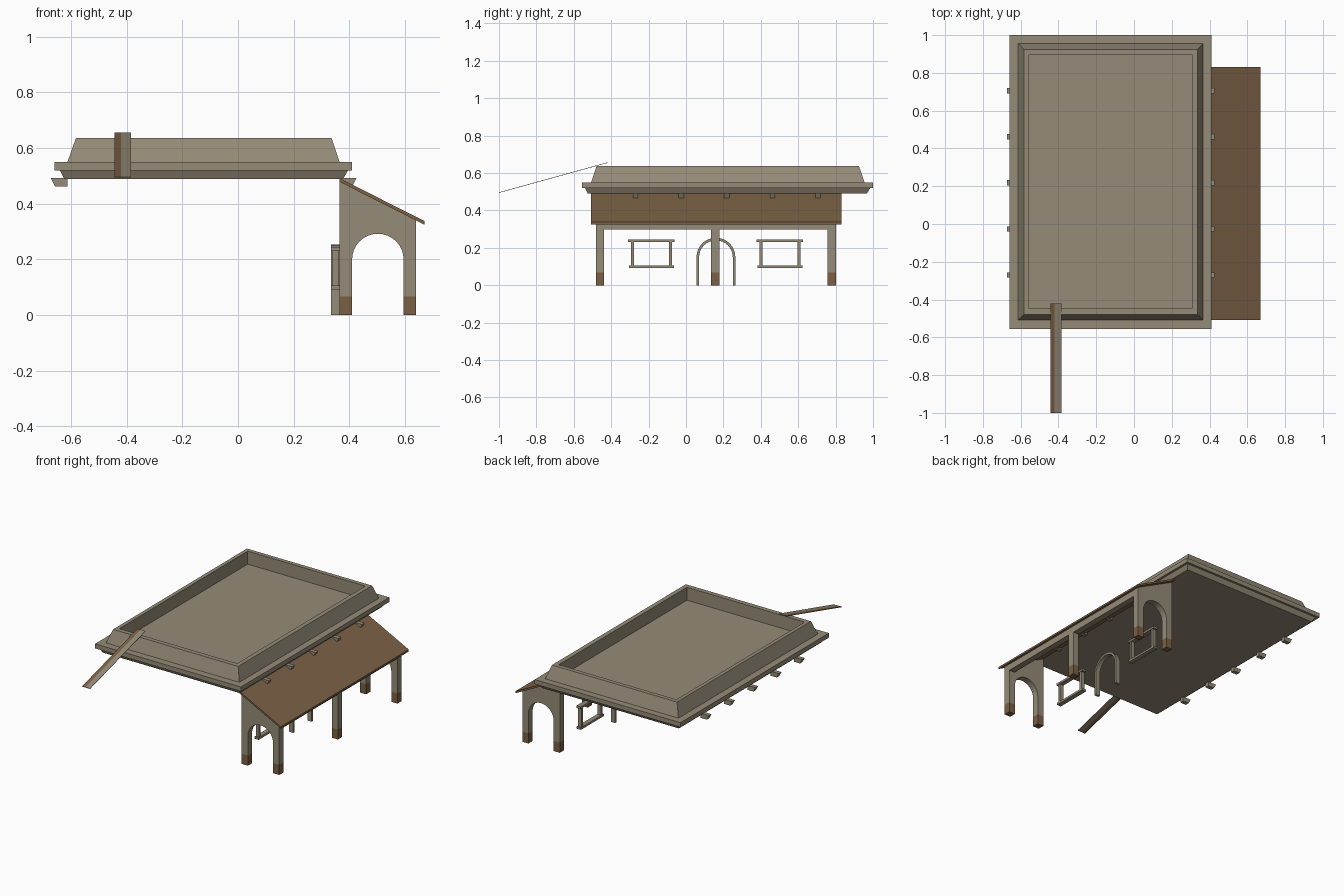
import bpy, bmesh, math
from mathutils import Vector

if "Cube" in bpy.data.objects:
    bpy.data.objects.remove(bpy.data.objects["Cube"])


def material(name, rgb):
    m = bpy.data.materials.new(name)
    m.diffuse_color = (*rgb, 1)
    m.use_nodes = True
    m.node_tree.nodes["Principled BSDF"].inputs["Base Color"].default_value = m.diffuse_color
    return m


TAN = material("tan_plaster", (0.30, 0.26, 0.185))
BROWN = material("brown_roof", (0.205, 0.122, 0.063))
BASE = material("brown_base", (0.20, 0.115, 0.058))


def finish(name, bm, *mats):
    bmesh.ops.recalc_face_normals(bm, faces=bm.faces)
    me = bpy.data.meshes.new(name)
    bm.to_mesh(me)
    bm.free()
    for m in mats:
        me.materials.append(m)
    ob = bpy.data.objects.new(name, me)
    bpy.context.collection.objects.link(ob)
    return ob


def loft(name, rects, mat):
    """Stack of rectangles (x0, x1, y0, y1, z) skinned and capped."""
    bm = bmesh.new()
    rings = [[bm.verts.new(p) for p in ((a, c, z), (b, c, z), (b, d, z), (a, d, z))]
             for a, b, c, d, z in rects]
    for r, s in zip(rings, rings[1:]):
        for i in range(4):
            j = (i + 1) % 4
            bm.faces.new((r[i], r[j], s[j], s[i]))
    bm.faces.new(rings[0])
    bm.faces.new(rings[-1])
    return finish(name, bm, mat)


def extrude(name, pts, axis, lo, hi, *mats, split=None):
    """Extrude a profile along y (pts = x,z) or x (pts = y,z); split colours the foot."""
    bm = bmesh.new()
    place = (lambda u, v: (u, lo, v)) if axis == "y" else (lambda u, v: (lo, u, v))
    face = bm.faces.new([bm.verts.new(place(u, v)) for u, v in pts])
    ext = bmesh.ops.extrude_face_region(bm, geom=[face], use_keep_orig=True)
    step = Vector((0, hi - lo, 0)) if axis == "y" else Vector((hi - lo, 0, 0))
    bmesh.ops.translate(bm, vec=step,
                        verts=[g for g in ext["geom"] if isinstance(g, bmesh.types.BMVert)])
    if split is not None:
        bmesh.ops.bisect_plane(bm, geom=bm.verts[:] + bm.edges[:] + bm.faces[:],
                               plane_co=(0, 0, split), plane_no=(0, 0, 1))
        for f in bm.faces:
            f.material_index = int(max(v.co.z for v in f.verts) < split + 0.001)
    return finish(name, bm, *mats)


def box(name, x0, x1, y0, y1, z0, z1, *mats, split=None):
    pts = [(x0, z0), (x1, z0), (x1, z1), (x0, z1)]
    return extrude(name, pts, "y", y0, y1, *mats, split=split)


def arc(cx, cz, r, n=16):
    """Half circle from left to right over the top."""
    return [(cx - r * math.cos(math.pi * i / n), cz + r * math.sin(math.pi * i / n))
            for i in range(n + 1)]


# Flat main roof: flared cornice, slab and hollow parapet
loft("cornice", [(-0.625, 0.378, -0.525, 0.967, 0.49),
                 (-0.64, 0.395, -0.54, 0.985, 0.52)], TAN)
loft("roof_slab_and_parapet", [(-0.66, 0.41, -0.555, 1.0, 0.52),
                               (-0.66, 0.41, -0.555, 1.0, 0.55),
                               (-0.613, 0.365, -0.507, 0.955, 0.55),
                               (-0.582, 0.336, -0.478, 0.925, 0.637),
                               (-0.557, 0.306, -0.447, 0.897, 0.637),
                               (-0.557, 0.306, -0.447, 0.897, 0.551)], TAN)

# Beam ends under both long eaves
for i in range(5):
    y = -0.27 + 0.244 * i
    for side, tip, root in (("left", -0.672, -0.612), ("right", 0.425, 0.365)):
        inward = 0.015 if side == "left" else -0.015
        extrude(f"beam_end_{side}_{i}",
                [(root, 0.492), (tip, 0.492), (tip + inward, 0.462), (root, 0.462)],
                "y", y - 0.014, y + 0.014, TAN)

# Porch: arched end walls, posts, beam and lean-to roof
wall = ([(0.365, 0), (0.41, 0)] + arc(0.5025, 0.2, 0.0925)
        + [(0.595, 0), (0.64, 0), (0.64, 0.342), (0.365, 0.482)])
for name, y in (("front", -0.482), ("back", 0.757)):
    extrude(f"porch_arch_{name}", wall, "y", y, y + 0.044, TAN, BASE, split=0.067)
box("porch_middle_post", 0.596, 0.64, 0.133, 0.178, 0, 0.31, TAN, BASE, split=0.067)
box("porch_beam", 0.597, 0.639, -0.44, 0.76, 0.297, 0.34, TAN)
extrude("porch_roof", [(0.365, 0.492), (0.67, 0.338), (0.67, 0.325), (0.365, 0.479)],
        "y", -0.508, 0.832, BROWN)

# Arched door frame
outer, inner = arc(0.16, 0.15, 0.104), arc(0.16, 0.15, 0.09)
extrude("door_frame", [(0.056, 0)] + outer + [(0.264, 0), (0.25, 0)] + inner[::-1]
        + [(0.07, 0)], "x", 0.335, 0.366, TAN)

# Window frames: lintel, sill and two jambs each
for name, y in (("front", -0.185), ("back", 0.502)):
    box(f"window_lintel_{name}", 0.335, 0.366, y - 0.124, y + 0.124, 0.231, 0.245, TAN)
    box(f"window_sill_{name}", 0.335, 0.366, y - 0.121, y + 0.121, 0.092, 0.106, TAN)
    for s in (-1, 1):
        c = y + s * 0.102
        box(f"window_jamb_{name}_{s}", 0.337, 0.362, c - 0.008, c + 0.008, 0.106, 0.231, TAN)

# Sloping plank leaning on the parapet, with a brown left edge
plank = [(-1.0, 0.497), (-0.42, 0.657), (-0.42, 0.654), (-1.0, 0.494)]
extrude("plank_worn_edge", plank, "x", -0.443, -0.42, BASE)
extrude("plank", plank, "x", -0.42, -0.385, TAN)
